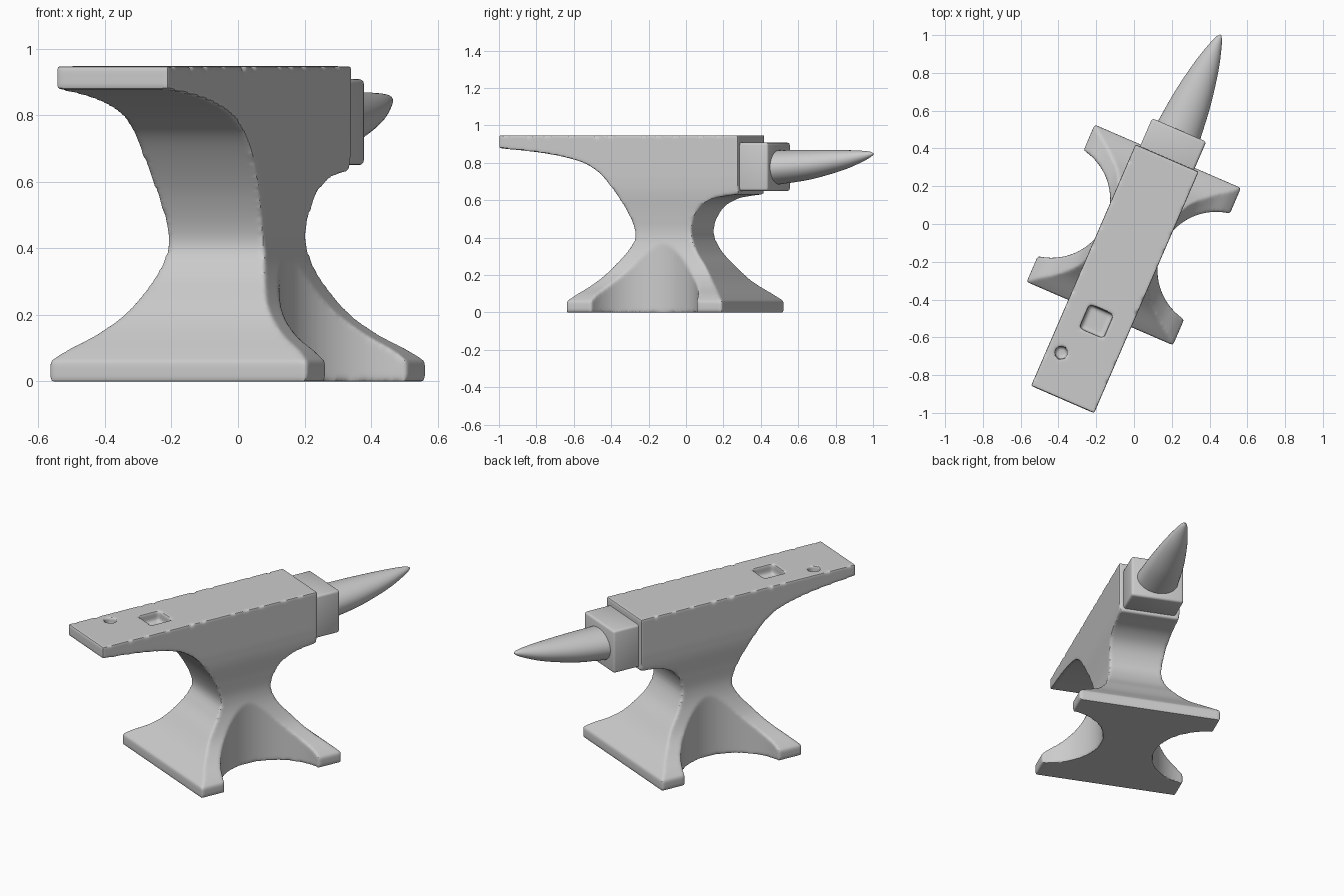
import bpy, bmesh, math, random
from mathutils import Vector, Matrix

if "Cube" in bpy.data.objects:
    bpy.data.objects.remove(bpy.data.objects["Cube"])

random.seed(4)
TURN = math.radians(-23.4)
PLACE = Matrix.Rotation(TURN, 4, 'Z') @ Matrix.Translation((0.022, 0, 0))


def spline(pts, n=6):
    """Catmull-Rom curve through points of any dimension."""
    p = [Vector(q) for q in pts]
    p = [2 * p[0] - p[1]] + p + [2 * p[-1] - p[-2]]
    out = []
    for i in range(1, len(p) - 2):
        a, b, c, d = p[i - 1:i + 3]
        for k in range(n):
            t = k / n
            out.append(0.5 * (2 * b + (c - a) * t + (2 * a - 5 * b + 4 * c - d) * t**2
                              + (3 * b - a - 3 * c + d) * t**3))
    return out + [p[-2]]


def at_height(curve, z):
    """Reach of a profile curve (reach, height) at height z, held constant past its ends."""
    if z <= curve[0][1]:
        return curve[0][0]
    for a, b in zip(curve, curve[1:]):
        if a[1] <= z <= b[1] and b[1] > a[1]:
            return a[0] + (b[0] - a[0]) * (z - a[1]) / (b[1] - a[1])
    return curve[-1][0]


def loft(name, rings):
    """Closed solid through rings of points."""
    bm = bmesh.new()
    rings = [[bm.verts.new(q) for q in r] for r in rings]
    n = len(rings[0])
    for a, b in zip(rings, rings[1:]):
        for i in range(n):
            bm.faces.new((a[i - 1], a[i], b[i], b[i - 1]))
    bm.faces.new(rings[0][::-1])
    bm.faces.new(rings[-1])
    return finish(name, bm)


def finish(name, bm):
    bm.normal_update()
    bmesh.ops.recalc_face_normals(bm, faces=bm.faces)
    me = bpy.data.meshes.new(name)
    bm.to_mesh(me)
    bm.free()
    ob = bpy.data.objects.new(name, me)
    bpy.context.collection.objects.link(ob)
    return ob


def box(name, size, loc):
    bm = bmesh.new()
    bmesh.ops.create_cube(bm, size=1, matrix=Matrix.Translation(loc) @ Matrix.Diagonal((*size, 1)))
    return finish(name, bm)


def cylinder(name, r, h, loc, seg=64):
    bm = bmesh.new()
    bmesh.ops.create_cone(bm, cap_ends=True, segments=seg, radius1=r, radius2=r, depth=h,
                          matrix=Matrix.Translation(loc))
    return finish(name, bm)


def apply_mod(ob, kind, **props):
    mod = ob.modifiers.new(kind, kind)
    for k, v in props.items():
        setattr(mod, k, v)
    bpy.context.view_layer.objects.active = ob
    bpy.ops.object.modifier_apply(modifier=mod.name)


def cut(ob, cutter):
    apply_mod(ob, 'BOOLEAN', operation='DIFFERENCE', object=cutter, solver='EXACT')
    bpy.data.objects.remove(cutter)


# Body: rectangles stacked by height, sized by heel, horn-side and flank profiles
heel = spline([(-.507, .06), (-.475, .09), (-.39, .168), (-.317, .254), (-.255, .33), (-.22, .42),
               (-.275, .56), (-.383, .71), (-.467, .778), (-.56, .815), (-.70, .845), (-.85, .864),
               (-1.003, .878)])
front = spline([(.40, .06), (.368, .09), (.28, .168), (.207, .254), (.145, .33), (.108, .42),
                (.122, .5), (.165, .565), (.24, .608), (.33, .625), (.39, .632)])
flank = spline([(.422, .06), (.378, .095), (.3, .145), (.225, .22), (.176, .325), (.157, .42),
                (.163, .52), (.178, .64), (.182, .72)])
levels = sorted({round(q[1], 3) for q in heel + front + flank} | {0, .947})
rings = []
for z in levels:
    h, f, w = (at_height(c, z) for c in (heel, front, flank))
    rings.append([(-w, h, z), (w, h, z), (w, f, z), (-w, f, z)])
body = loft("anvil_body", rings)

# Rounded scallops between the feet
for s in (-1, 1):
    cut(body, cylinder("scallop_cutter", .31, .6, (s * .474, -.053, .1)))

# Square hole and round hole in the heel
cut(body, box("square_hole_cutter", (.136, .136, .2), (0, -.552, .985)))
cut(body, cylinder("round_hole_cutter", .033, .2, (-.105, -.778, .998), 32))

# Small chips along the rim of the face
for s in (-1, 1):
    for i in range(11):
        y = -.94 + i * .125 + random.uniform(-.035, .035)
        bm = bmesh.new()
        m = (Matrix.Translation((s * .187, y, .952)) @ Matrix.Rotation(random.uniform(-.6, .6), 4, 'Z')
             @ Matrix.Diagonal((random.uniform(.014, .022), random.uniform(.008, .02),
                                random.uniform(.012, .03), 1)))
        bmesh.ops.create_icosphere(bm, subdivisions=1, radius=1, matrix=m)
        cut(body, finish("chip_cutter", bm))

# Worn, softened edges (only when the solid is watertight)
bm = bmesh.new()
bm.from_mesh(body.data)
closed = all(e.is_manifold for e in bm.edges)
bm.free()
if closed:
    apply_mod(body, 'REMESH', mode='VOXEL', voxel_size=.009)
    apply_mod(body, 'SMOOTH', factor=.5, iterations=4)

# Block between the face and the horn
block = box("horn_block", (.312, .20, .258), (0, .452, .779))
apply_mod(block, 'BEVEL', width=.014, segments=3)

# Horn: lofted oval rings (position, half width, bottom, top)
rings = []
for y, w, lo, hi in spline([(.53, .124, .682, .867), (.70, .106, .705, .869), (.82, .087, .732, .869),
                            (.94, .062, .767, .868), (1.03, .036, .803, .865),
                            (1.08, .018, .828, .86), (1.101, .004, .844, .851)], 4):
    rings.append([(w * math.cos(a), y, (lo + hi) / 2 + (hi - lo) / 2 * math.sin(a))
                  for a in (i * math.tau / 40 for i in range(40))])
horn = loft("horn", rings)

# Turn everything into place and shade it
for ob in (body, block, horn):
    ob.data.transform(PLACE)
    bpy.ops.object.select_all(action='DESELECT')
    ob.select_set(True)
    bpy.context.view_layer.objects.active = ob
    bpy.ops.object.shade_smooth_by_angle(angle=math.radians(40))
